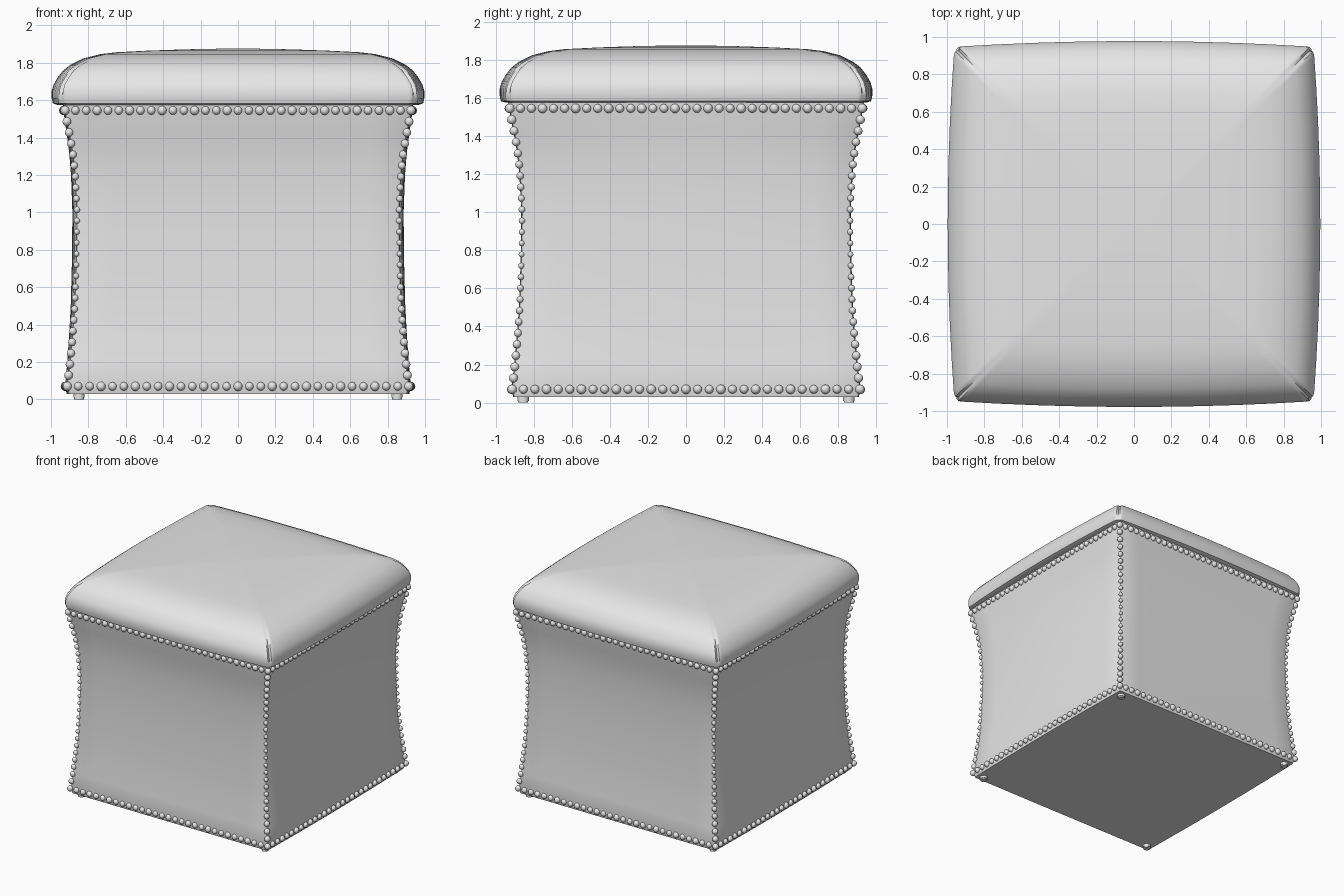
import bpy, bmesh, math
from mathutils import Vector, Matrix

if "Cube" in bpy.data.objects:
    bpy.data.objects.remove(bpy.data.objects["Cube"])

grey = bpy.data.materials.new("grey upholstery")
grey.diffuse_color = (0.8, 0.8, 0.8, 1)
grey.use_nodes = True
grey.node_tree.nodes["Principled BSDF"].inputs["Base Color"].default_value = grey.diffuse_color


def finish(bm, name, angle=40):
    bmesh.ops.recalc_face_normals(bm, faces=bm.faces)
    mesh = bpy.data.meshes.new(name)
    bm.to_mesh(mesh)
    bm.free()
    mesh.materials.append(grey)
    ob = bpy.data.objects.new(name, mesh)
    bpy.context.collection.objects.link(ob)
    bpy.ops.object.select_all(action='DESELECT')
    ob.select_set(True)
    bpy.context.view_layer.objects.active = ob
    bpy.ops.object.shade_smooth_by_angle(angle=math.radians(angle))
    return ob


def bow(x, y, ax, ay, bx, by):
    """Push the middle of each side outwards by bx or by."""
    return (x * (1 + bx / ax * (1 - (y / ay) ** 2)),
            y * (1 + by / ay * (1 - (x / ax) ** 2)))


def ring(ax, ay, bx, by, r, tuck=0.0, side=10, arc=6):
    """Rounded rectangle with bowed sides; tuck pinches each corner inwards."""
    pts = []
    for k in range(4):
        sx, sy = ((1, -1), (1, 1), (-1, 1), (-1, -1))[k]
        for i in range(arc + 1):
            a = math.radians(-90 + 90 * k + 90 * i / arc)
            rr = r - (tuck if i == arc // 2 else 0)
            pts.append((sx * (ax - r) + rr * math.cos(a),
                        sy * (ay - r) + rr * math.sin(a)))
        # straight run to the next corner
        nx, ny = ((1, 1), (-1, 1), (-1, -1), (1, -1))[k]
        a = math.radians(90 * k)
        end = Vector((nx * (ax - r) + r * math.cos(a), ny * (ay - r) + r * math.sin(a)))
        start = Vector(pts[-1])
        pts += [tuple(start.lerp(end, j / side)) for j in range(1, side)]
    return [bow(x, y, ax, ay, bx, by) for x, y in pts]


def loft(name, rings, angle):
    bm = bmesh.new()
    loops = [[bm.verts.new((x, y, z)) for x, y in pts] for pts, z in rings]
    for lo, hi in zip(loops, loops[1:]):
        for i in range(len(lo)):
            j = (i + 1) % len(lo)
            bm.faces.new((lo[i], lo[j], hi[j], hi[i]))
    bm.faces.new(loops[0][::-1])
    bm.faces.new(loops[-1])
    return finish(bm, name, angle)


# Waisted box body: half width by height
PROFILE = [(0.03, .905), (0.07, .915), (0.2, .9), (0.35, .886), (0.5, .875), (0.75, .866),
           (1.0, .863), (1.2, .873), (1.32, .886), (1.42, .904), (1.5, .92), (1.575, .932)]
BOW_X, BOW_Y = 0.022, 0.002


def half(z):
    for (z0, w0), (z1, w1) in zip(PROFILE, PROFILE[1:]):
        if z <= z1:
            return w0 + (w1 - w0) * (z - z0) / (z1 - z0)
    return PROFILE[-1][1]


def body_ring(w):
    return ring(w, w, BOW_X * (0.95 - w) / 0.085, BOW_Y, 0.012, arc=2)


loft("body", [(body_ring(w), z) for z, w in PROFILE], 40)

# Padded lid: inset from the rim, height, corner tuck
LID = [(.03, 1.575, 0), (.006, 1.583, 0), (0, 1.61, .008), (0, 1.65, .016), (.01, 1.685, .02),
       (.033, 1.725, .02), (.06, 1.76, .018), (.095, 1.788, .012), (.165, 1.824, .004),
       (.25, 1.846, 0), (.33, 1.856, 0), (.5, 1.865, 0), (.7, 1.872, 0), (.9, 1.876, 0)]
loft("lid_cushion",
     [(ring(.96 - d, .947 - d, .036 * (1 - d), .031 * (1 - d), .05 * (1 - d), t), z)
      for d, z, t in LID], 50)

# Nail heads: rows along the top and bottom edges, columns down the corners
studs = bmesh.new()


def stud(x, y, z, r):
    bmesh.ops.create_uvsphere(studs, u_segments=10, v_segments=6, radius=r,
                              matrix=Matrix.Translation((x, y, z)))


for z, count in ((0.07, 31), (1.545, 33)):
    w = half(z)
    for i in range(1, count - 1):
        t = w * (-1 + 2 * i / (count - 1))
        r = 0.023 if i % 3 else 0.025
        out = BOW_X * (0.95 - w) / 0.085 * (1 - (t / w) ** 2)
        for s in (-1, 1):
            stud(t, s * w, z, r)
            stud(s * (w + out), t, z, r)
rows = 26
for i in range(rows):
    z = 0.07 + (1.545 - 0.07) * i / (rows - 1)
    w = half(z) - 0.002
    r = 0.015 + 0.010 * abs(2 * i / (rows - 1) - 1)
    for sx in (-1, 1):
        for sy in (-1, 1):
            stud(sx * w, sy * w, z, r)
finish(studs, "nail_heads", 60)

# Small round feet
feet = bmesh.new()
for sx in (-1, 1):
    for sy in (-1, 1):
        for r, z, h in ((0.03, 0.022, 0.024), (0.026, 0.01, 0.02)):
            bmesh.ops.create_cone(feet, cap_ends=True, segments=16, radius1=r, radius2=r, depth=h,
                                  matrix=Matrix.Translation((sx * .85, sy * .855, z)))
finish(feet, "feet", 40)
